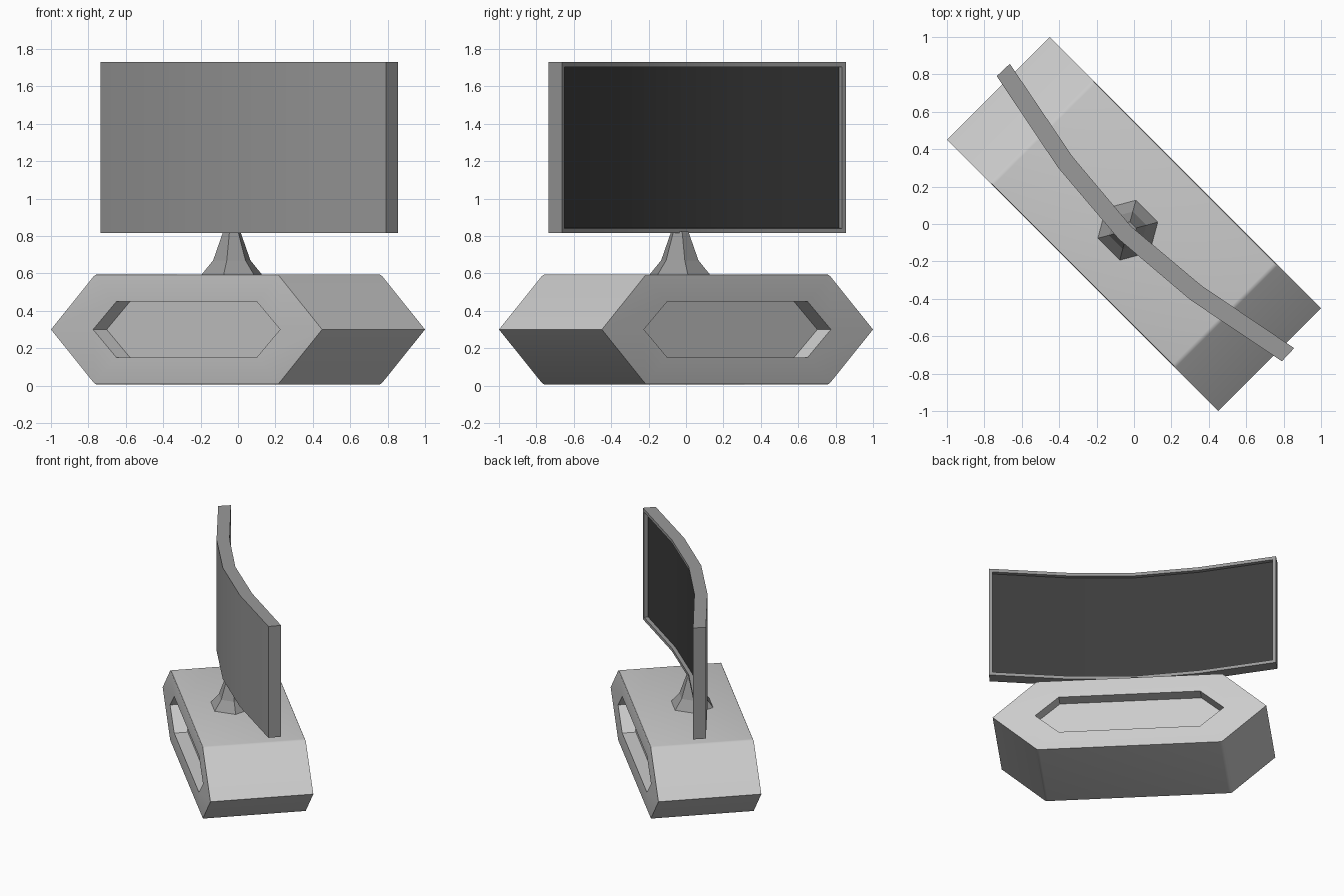
import bpy, bmesh, math
from mathutils import Vector

if "Cube" in bpy.data.objects:
    bpy.data.objects.remove(bpy.data.objects["Cube"])

TURN = -math.pi / 4  # whole model sits diagonally on the grid


def material(name, g):
    m = bpy.data.materials.new(name)
    m.diffuse_color = (g, g, g, 1)
    m.use_nodes = True
    m.node_tree.nodes["Principled BSDF"].inputs["Base Color"].default_value = m.diffuse_color
    return m


def loft(rings):
    """Skin a list of equal-length closed rings and cap both ends."""
    bm = bmesh.new()
    vs = [[bm.verts.new(p) for p in r] for r in rings]
    n = len(rings[0])
    for a, b in zip(vs, vs[1:]):
        for i in range(n):
            j = (i + 1) % n
            bm.faces.new((a[i], a[j], b[j], b[i]))
    bm.faces.new(vs[0])
    bm.faces.new(vs[-1])
    bmesh.ops.recalc_face_normals(bm, faces=bm.faces)
    return bm


def finish(bm, name, mats=(), smooth=None):
    me = bpy.data.meshes.new(name)
    bm.to_mesh(me)
    bm.free()
    ob = bpy.data.objects.new(name, me)
    bpy.context.collection.objects.link(ob)
    ob.rotation_euler.z = TURN
    for m in mats:
        me.materials.append(m)
    if smooth:
        bpy.ops.object.select_all(action='DESELECT')
        ob.select_set(True)
        bpy.context.view_layer.objects.active = ob
        bpy.ops.object.shade_smooth_by_angle(angle=math.radians(smooth))
    return ob


def long_hex(y, tip, shoulder, half_h, zc=0.3):
    pts = [(tip, 0), (shoulder, half_h), (-shoulder, half_h),
           (-tip, 0), (-shoulder, -half_h), (shoulder, -half_h)]
    return [(x, y, zc + z) for x, z in pts]


dark_grey = material("dark_grey", 0.32)
black = material("black", 0.045)

# Base: elongated hexagonal block with a recess in both long faces
outer, inner = (1.025, 0.69, 0.295), (0.707, 0.53, 0.15)
D, FLOOR = 0.389, 0.286
bm = loft([long_hex(-FLOOR, *inner), long_hex(-D, *inner), long_hex(-D, *outer),
           long_hex(D, *outer), long_hex(D, *inner), long_hex(FLOOR, *inner)])
rim = [e for e in bm.edges
       if all(abs(v.co.z - 0.3) > 0.29 for v in e.verts)]
bmesh.ops.bevel(bm, geom=rim, offset=0.012, segments=2, profile=0.5,
                affect='EDGES')
finish(bm, "base", smooth=30)

# Stand: flared six-sided column
bm = loft([[(r * math.cos(k * math.pi / 3), -0.047 + r * math.sin(k * math.pi / 3), z)
            for k in range(6)]
           for r, z in ((0.17, 0.59), (0.103, 0.67), (0.047, 0.825))])
finish(bm, "stand", [dark_grey])

# Screen: curved slab given as (back u, back v, front u, front v) stations
half = [(0, -0.115, 0, -0.02), (0.5, -0.074, 0.486, 0.022), (1.078, 0.04, 1.075, 0.136)]
stations = [(-a, b, -c, d) for a, b, c, d in half[:0:-1]] + half
Z0, Z1 = 0.815, 1.73
bm = loft([[(a, b, Z0), (a, b, Z1), (c, d, Z1), (c, d, Z0)] for a, b, c, d in stations])
bm.normal_update()
front = [f for f in bm.faces if f.normal.y > 0.9]
# Thin bezel, then the display sunk behind it
bmesh.ops.inset_region(bm, faces=front, thickness=0.026, use_even_offset=True)
bmesh.ops.inset_region(bm, faces=front, thickness=0.0005, depth=-0.03, use_even_offset=True)
for f in front:
    f.material_index = 1
finish(bm, "screen", [dark_grey, black], smooth=30)
